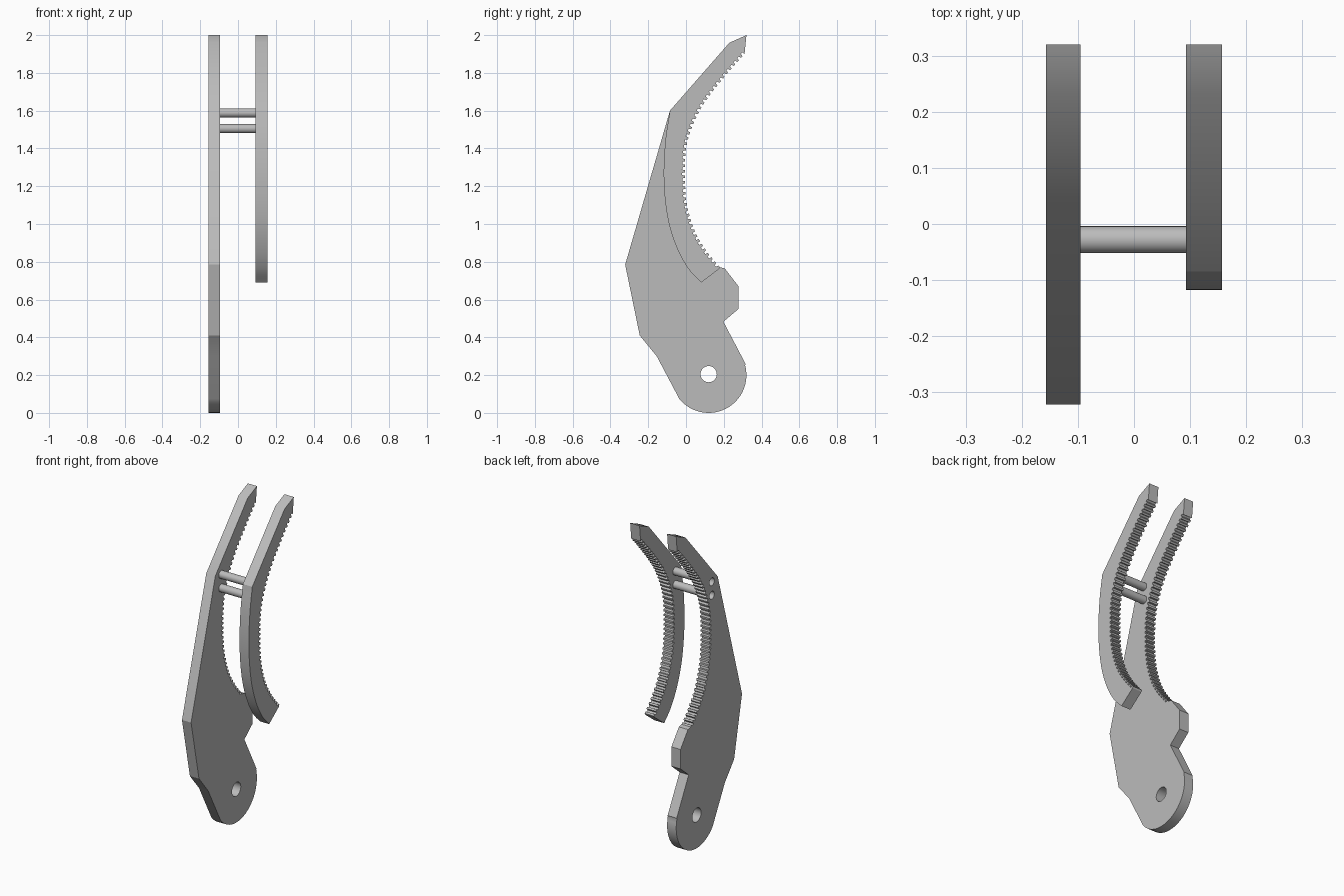
import bpy, bmesh, math
from mathutils import Vector

if "Cube" in bpy.data.objects:
    bpy.data.objects.remove(bpy.data.objects["Cube"], do_unlink=True)

grey = bpy.data.materials.new("plain grey")
grey.use_nodes = True
grey.diffuse_color = (0.5, 0.5, 0.5, 1)
grey.node_tree.nodes["Principled BSDF"].inputs["Base Color"].default_value = (0.5, 0.5, 0.5, 1)

PIVOT = (0.12, 0.205)
PINS = [(-0.028, 1.588), (-0.028, 1.505)]
PIN_R = 0.024


def smooth_path(pts, steps=24):
    """Catmull-Rom curve through the given points."""
    p = [Vector(q) for q in pts]
    p = [2 * p[0] - p[1]] + p + [2 * p[-1] - p[-2]]
    out = []
    for a, b, c, d in zip(p, p[1:], p[2:], p[3:]):
        for i in range(steps):
            t = i / steps
            out.append(0.5 * (2 * b + (c - a) * t + (2 * a - 5 * b + 4 * c - d) * t * t
                              + (3 * b - a - 3 * c + d) * t ** 3))
    return out + [p[-2]]


def toothed(path, count, depth):
    """Resample a path evenly and cut a trapezoid notch in every pitch."""
    length = [0]
    for a, b in zip(path, path[1:]):
        length.append(length[-1] + (b - a).length)

    def at(s):
        i = max(k for k in range(len(path) - 1) if length[k] <= s)
        d = (path[i + 1] - path[i]).normalized()
        return path[i] + d * (s - length[i]), Vector((-d.y, d.x))

    pts = []
    for n in range(count):
        for f, cut in ((0.05, 0), (0.45, 0), (0.55, 1), (0.95, 1)):
            pos, inward = at((n + f) / count * length[-1])
            pts.append(pos + inward * depth * cut)
    return pts


def finish(obj):
    obj.data.materials.clear()
    obj.data.materials.append(grey)
    bpy.ops.object.select_all(action='DESELECT')
    obj.select_set(True)
    bpy.context.view_layer.objects.active = obj
    bpy.ops.object.shade_smooth_by_angle(angle=math.radians(25))


def plate(name, outline, x0, x1):
    """Extrude a y-z outline along x."""
    bm = bmesh.new()
    face = bm.faces.new([bm.verts.new((x0, p[0], p[1])) for p in outline])
    new = bmesh.ops.extrude_face_region(bm, geom=[face])["geom"]
    bmesh.ops.translate(bm, vec=(x1 - x0, 0, 0),
                        verts=[v for v in new if isinstance(v, bmesh.types.BMVert)])
    bmesh.ops.recalc_face_normals(bm, faces=bm.faces)
    mesh = bpy.data.meshes.new(name)
    bm.to_mesh(mesh)
    bm.free()
    obj = bpy.data.objects.new(name, mesh)
    bpy.context.collection.objects.link(obj)
    return obj


def rod(name, centre, radius, x0, x1):
    bpy.ops.mesh.primitive_cylinder_add(vertices=32, radius=radius, depth=x1 - x0,
                                        location=((x0 + x1) / 2, *centre),
                                        rotation=(0, math.pi / 2, 0))
    obj = bpy.context.object
    obj.name = name
    return obj


# Outlines in y and z
teeth = toothed(smooth_path([(0.18, 0.77), (0.11, 0.855), (0.055, 0.945), (0.02, 1.04),
                             (0, 1.14), (-0.006, 1.28), (0.002, 1.405), (0.027, 1.5),
                             (0.075, 1.605), (0.14, 1.7), (0.23, 1.81), (0.31, 1.9)]),
                44, 0.014)
tip = [(0.31, 1.9), (0.32, 2.0), (0.23, 1.96), (-0.085, 1.6)]
heel = [(PIVOT[0] + 0.2 * math.cos(math.radians(a)), 0.2 + 0.2 * math.sin(math.radians(a)))
        for a in range(219, 378, 6)]
long_outline = (teeth + tip + [(-0.322, 0.785), (-0.245, 0.41), (-0.155, 0.3)] + heel
                + [(0.315, 0.26), (0.198, 0.483), (0.278, 0.55), (0.278, 0.67), (0.205, 0.765)])
back = smooth_path([(-0.085, 1.6), (-0.108, 1.45), (-0.118, 1.28), (-0.11, 1.12),
                    (-0.085, 0.98), (-0.04, 0.855), (0.015, 0.76), (0.08, 0.69)], 6)
short_outline = teeth + tip[:-1] + back + [(0.175, 0.762)]

# Long plate with a pivot hole and two pin sockets
long_plate = plate("long_plate", long_outline, -0.157, -0.095)
holes = [("pivot_cutter", PIVOT, 0.043)] + [("socket_cutter", c, PIN_R) for c in PINS]
for name, centre, radius in holes:
    cutter = rod(name, centre, radius, -0.2, -0.05)
    mod = long_plate.modifiers.new(name, 'BOOLEAN')
    mod.operation, mod.solver, mod.object = 'DIFFERENCE', 'EXACT', cutter
    bpy.context.view_layer.objects.active = long_plate
    bpy.ops.object.modifier_apply(modifier=mod.name)
    bpy.data.objects.remove(cutter, do_unlink=True)
finish(long_plate)

# Short plate
finish(plate("short_plate", short_outline, 0.093, 0.157))

# Pins joining the plates
for label, centre in zip(("upper_pin", "lower_pin"), PINS):
    finish(rod(label, centre, PIN_R, -0.1, 0.1))
